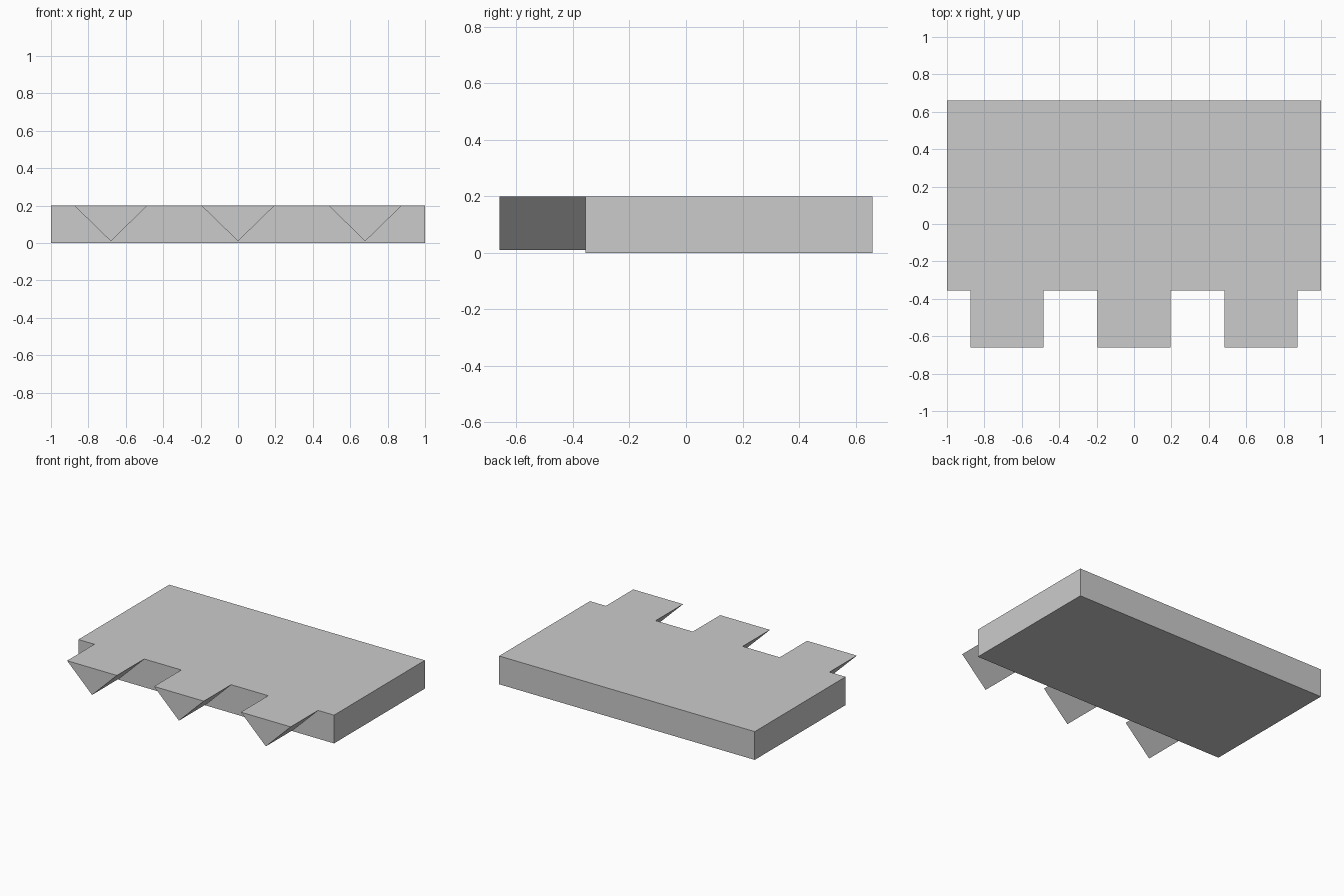
import bpy
import bmesh

cube = bpy.data.objects.get("Cube")
if cube:
    bpy.data.objects.remove(cube)

# One plain grey for everything
grey = bpy.data.materials.new("plain grey")
grey.use_nodes = True
colour = (0.6, 0.6, 0.6, 1)
grey.diffuse_color = colour
grey.node_tree.nodes["Principled BSDF"].inputs["Base Color"].default_value = colour

TOP, FRONT, STEP, BACK = 0.2, -0.66, -0.355, 0.66


def extrude_profile(name, profile, y0, y1):
    """Extrude an x-z outline from y0 to y1 as a closed, flat-shaded solid."""
    bm = bmesh.new()
    face = bm.faces.new([bm.verts.new((x, y0, z)) for x, z in profile])
    result = bmesh.ops.extrude_face_region(bm, geom=[face], use_keep_orig=True)
    moved = [v for v in result["geom"] if isinstance(v, bmesh.types.BMVert)]
    bmesh.ops.translate(bm, verts=moved, vec=(0, y1 - y0, 0))
    bmesh.ops.recalc_face_normals(bm, faces=bm.faces)
    mesh = bpy.data.meshes.new(name)
    bm.to_mesh(mesh)
    bm.free()
    mesh.materials.append(grey)
    obj = bpy.data.objects.new(name, mesh)
    bpy.context.collection.objects.link(obj)
    return obj


# Main slab
extrude_profile("slab", [(-1, 0), (1, 0), (1, TOP), (-1, TOP)], STEP, BACK)

# Three wedge-shaped teeth, flush with the top and pointing down
half = 0.195
for name, x in (("right_tooth", -0.68), ("middle_tooth", 0), ("left_tooth", 0.68)):
    extrude_profile(name, [(x - half, TOP), (x, 0.01), (x + half, TOP)], FRONT, STEP)
